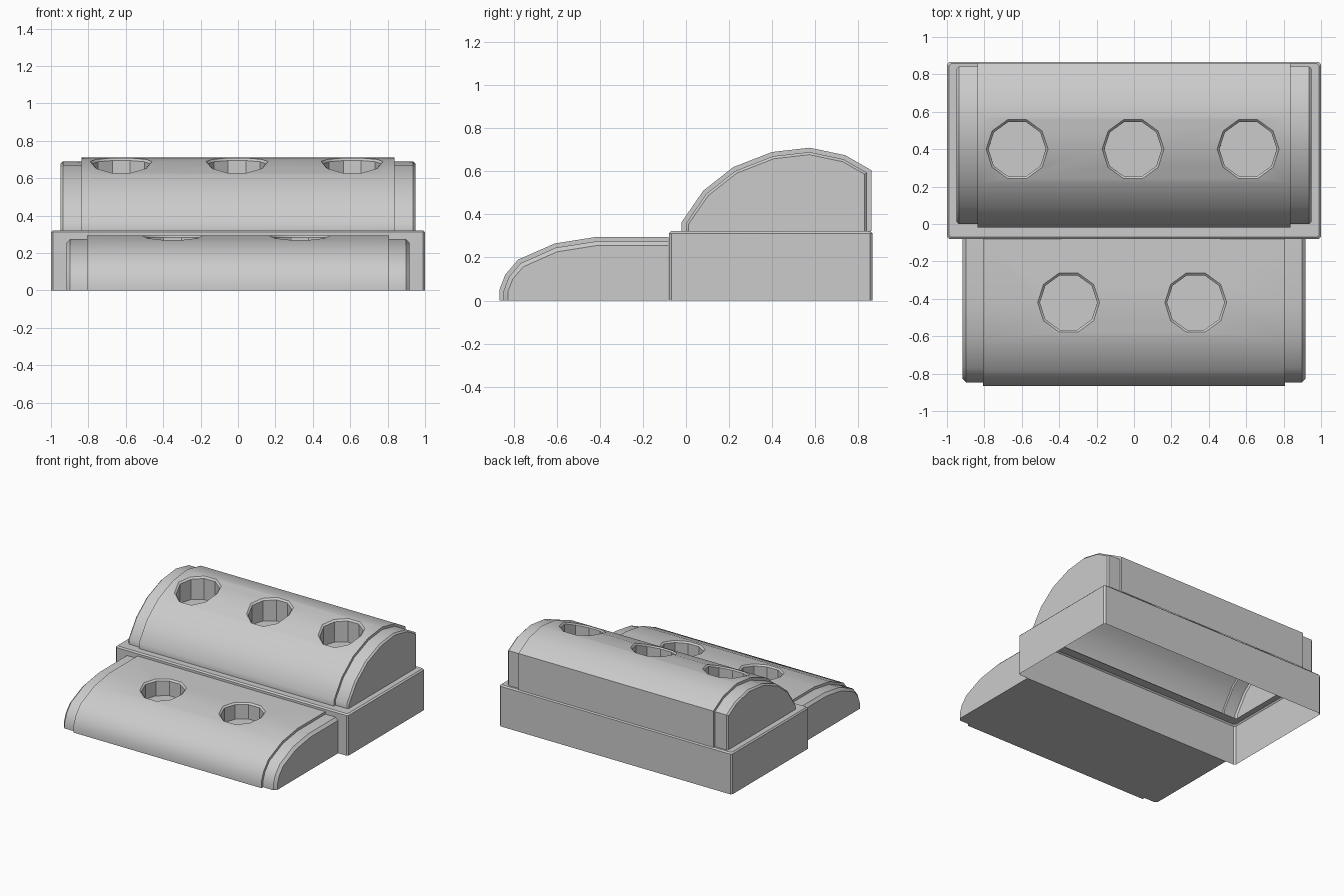
import bpy, bmesh, math
from mathutils import Vector

if "Cube" in bpy.data.objects:
    bpy.data.objects.remove(bpy.data.objects["Cube"])


def finish(name, bm, angle=35):
    me = bpy.data.meshes.new(name)
    bm.to_mesh(me)
    bm.free()
    ob = bpy.data.objects.new(name, me)
    bpy.context.collection.objects.link(ob)
    bpy.ops.object.select_all(action='DESELECT')
    ob.select_set(True)
    bpy.context.view_layer.objects.active = ob
    bpy.ops.object.shade_smooth_by_angle(angle=math.radians(angle))
    return ob


def inset(profile, d):
    """Shrink an open (y, z) profile inward; points on the bottom keep their height."""
    low = profile[0][1]
    out = []
    for i, p in enumerate(profile):
        p = Vector(p)
        normals = []
        for a, b in ((i - 1, i), (i, i + 1)):
            if a >= 0 and b < len(profile):
                e = (Vector(profile[b]) - Vector(profile[a])).normalized()
                normals.append(Vector((e.y, -e.x)))
        n = sum(normals, Vector((0, 0))).normalized()
        q = p + n * d / n.dot(normals[0])
        out.append((q.x, low if abs(p.y - low) < 1e-4 else q.y))
    return out


def loft(bm, rings):
    """Join equal closed loops of points with quads."""
    loops = [[bm.verts.new(p) for p in r] for r in rings]
    for a, b in zip(loops, loops[1:]):
        for i in range(len(a)):
            j = (i + 1) % len(a)
            bm.faces.new((a[i], a[j], b[j], b[i]))
    return loops


def cover(name, profile, tail, step, end, drop, chamfer, holes, floor, hollow):
    """Curved cover with stepped end caps and ten-sided recesses."""
    bm = bmesh.new()
    stations = [(-end, drop + chamfer), (-end + chamfer, drop), (-step, drop), (-step, 0),
                (step, 0), (step, drop), (end - chamfer, drop), (end, drop + chamfer)]
    rings = [[(x, y, z) for y, z in inset(profile, d) + tail] for x, d in stations]
    loops = loft(bm, rings)
    bm.faces.new(loops[0])
    bm.faces.new(loops[-1])
    bmesh.ops.recalc_face_normals(bm, faces=bm.faces[:])
    body = finish(name, bm)

    # recess cutters
    r = 0.153
    cut = bmesh.new()
    for x, y in holes:
        pts = [(x + r * math.cos(k * math.tau / 10), y + r * math.sin(k * math.tau / 10))
               for k in range(10)]
        lp = loft(cut, [[(*p, floor) for p in pts], [(*p, 1) for p in pts]])
        cut.faces.new(lp[0])
        cut.faces.new(lp[1])
    bmesh.ops.recalc_face_normals(cut, faces=cut.faces[:])
    cutter = finish(name + "_cutter", cut)
    mod = body.modifiers.new("recesses", 'BOOLEAN')
    mod.operation, mod.solver, mod.object = 'DIFFERENCE', 'EXACT', cutter
    bpy.context.view_layer.objects.active = body
    bpy.ops.object.modifier_apply(modifier=mod.name)
    bpy.data.objects.remove(cutter)

    # chamfered rims
    bm = bmesh.new()
    bm.from_mesh(body.data)

    def in_wall(f):
        c = f.calc_center_median()
        return abs(f.normal.z) < 0.05 and any(math.hypot(c.x - x, c.y - y) < r for x, y in holes)

    rim = [e for e in bm.edges if len(e.link_faces) == 2
           and sum(in_wall(f) for f in e.link_faces) == 1
           and min(v.co.z for v in e.verts) > floor + 0.01]
    bmesh.ops.bevel(bm, geom=rim, offset=0.012, segments=1, affect='EDGES', profile=0.5)
    if hollow:
        low = profile[0][1]
        under = [f for f in bm.faces if all(abs(v.co.z - low) < 1e-3 for v in f.verts)]
        bmesh.ops.delete(bm, geom=under, context='FACES')
    bm.to_mesh(body.data)
    bm.free()
    body.select_set(True)
    bpy.ops.object.shade_smooth_by_angle(angle=math.radians(35))
    return body


# rear base: open-bottomed box with a ledge round its open top
def rect(x, y0, y1, z, c=0.012):
    return [(-x + c, y0, z), (x - c, y0, z), (x, y0 + c, z), (x, y1 - c, z),
            (x - c, y1, z), (-x + c, y1, z), (-x, y1 - c, z), (-x, y0 + c, z)]


bm = bmesh.new()
loft(bm, [rect(1, -0.08, 0.867, 0), rect(1, -0.08, 0.867, 0.312),
          rect(0.99, -0.07, 0.857, 0.322), rect(0.945, 0.0, 0.842, 0.322)])
finish("rear_base", bm, 30)

# rear raised cover, hollow
cover("rear_cover",
      [(-0.02, 0.322), (-0.02, 0.365), (0.08, 0.51), (0.22, 0.62), (0.40, 0.69), (0.575, 0.71),
       (0.74, 0.675), (0.862, 0.605), (0.862, 0.322)], [],
      0.838, 0.948, 0.02, 0.012,
      [(-0.625, 0.4), (-0.005, 0.4), (0.61, 0.4)], 0.53, True)

# front low cover, closed underneath
cover("front_cover",
      [(-0.867, 0), (-0.867, 0.05), (-0.84, 0.12), (-0.78, 0.19), (-0.61, 0.265),
       (-0.42, 0.295), (-0.081, 0.295)], [(-0.081, 0)],
      0.808, 0.917, 0.02, 0.02,
      [(-0.35, -0.42), (0.33, -0.42)], 0.17, False)
